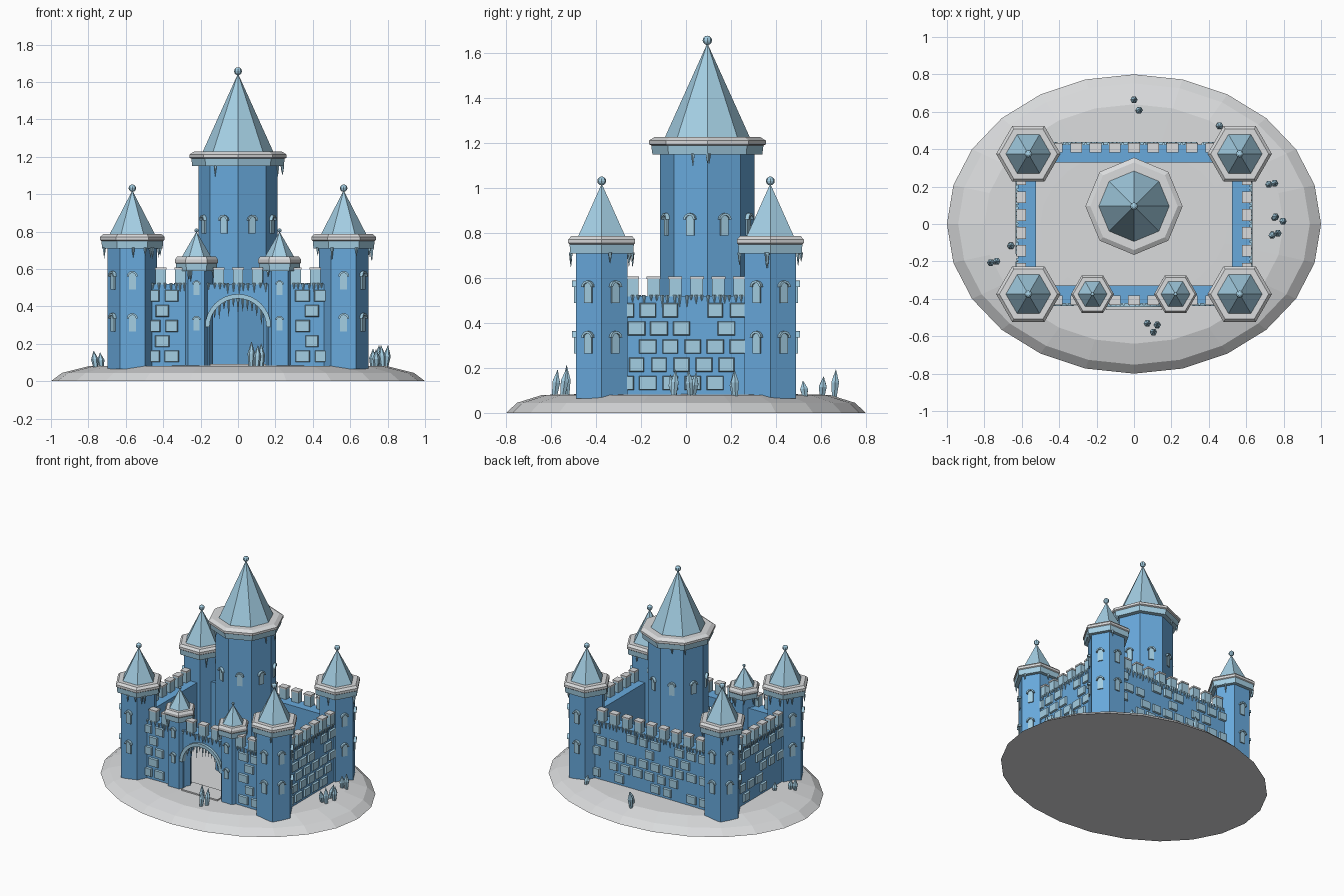
import bpy, bmesh, math, random
from mathutils import Matrix, Vector

if "Cube" in bpy.data.objects:
    bpy.data.objects.remove(bpy.data.objects["Cube"])

random.seed(4)
GROUND = 0.085


def material(name, rgb):
    m = bpy.data.materials.new(name)
    m.diffuse_color = (*rgb, 1)
    m.use_nodes = True
    m.node_tree.nodes["Principled BSDF"].inputs["Base Color"].default_value = m.diffuse_color
    return m


MATS = [material("blue_wall", (0.14, 0.40, 0.72)),
        material("pale_ice", (0.37, 0.62, 0.77)),
        material("snow", (0.70, 0.71, 0.72))]
WALL, ICE, SNOW = 0, 1, 2


def finish(bm, name):
    bmesh.ops.recalc_face_normals(bm, faces=bm.faces)
    me = bpy.data.meshes.new(name)
    bm.to_mesh(me)
    bm.free()
    for m in MATS:
        me.materials.append(m)
    ob = bpy.data.objects.new(name, me)
    bpy.context.collection.objects.link(ob)
    return ob


def face(bm, vs, mat):
    bm.faces.new(vs).material_index = mat


def lathe(bm, M, sides, profile, mats, sy=1.0, phase=0.0):
    """Rings of (radius, z); mats gives one colour per band; radius 0 is a tip."""
    rings = []
    for r, z in profile:
        if r == 0:
            rings.append([bm.verts.new(M @ Vector((0, 0, z)))])
        else:
            rings.append([bm.verts.new(M @ Vector((r * math.cos(a), r * sy * math.sin(a), z)))
                          for a in (phase + i * math.tau / sides for i in range(sides))])
    for a, b, mat in zip(rings, rings[1:], mats):
        for i in range(sides):
            j = (i + 1) % sides
            if len(b) == 1:
                face(bm, (a[i], a[j], b[0]), mat)
            elif len(a) == 1:
                face(bm, (a[0], b[j], b[i]), mat)
            else:
                face(bm, (a[i], a[j], b[j], b[i]), mat)
    for ring, mat in ((rings[0], mats[0]), (rings[-1], mats[-1])):
        if len(ring) > 1:
            face(bm, ring, mat)


def prism(bm, M, pts, d0, d1, mat, inset=0.0):
    """Outline in (u, z) pushed out along local x from d0 to d1."""
    cu = sum(p[0] for p in pts) / len(pts)
    cz = sum(p[1] for p in pts) / len(pts)
    back = [bm.verts.new(M @ Vector((d0, u, z))) for u, z in pts]
    front = [bm.verts.new(M @ Vector((d1, u - math.copysign(inset, u - cu),
                                      z - math.copysign(inset, z - cz)))) for u, z in pts]
    face(bm, back, mat)
    face(bm, front, mat)
    for i in range(len(pts)):
        j = (i + 1) % len(pts)
        face(bm, (back[i], back[j], front[j], front[i]), mat)


def rect(u, z, w, h):
    return [(u - w / 2, z - h / 2), (u + w / 2, z - h / 2), (u + w / 2, z + h / 2), (u - w / 2, z + h / 2)]


def arc(r, cz, n, a0=0.0, a1=math.pi):
    return [(r * math.cos(a0 + (a1 - a0) * i / n), cz + r * math.sin(a0 + (a1 - a0) * i / n)) for i in range(n + 1)]


def at(x, y, deg=0.0):
    return Matrix.Translation((x, y, 0)) @ Matrix.Rotation(math.radians(deg), 4, 'Z')


def icicle(bm, M, d, u, z, length, r=0.009):
    lathe(bm, M @ Matrix.Translation((d, u, z)), 5, [(r, 0.004), (r * 0.55, -length * 0.5), (0, -length)], [ICE] * 2)


def window(bm, M, d, z, s=1.0):
    # arched pane, then a raised hood around its top
    pane = [(-.019 * s, z - .05 * s), (.019 * s, z - .05 * s)] + arc(.019 * s, z + .025 * s, 6)
    prism(bm, M, pane, d - .01, d + .008, ICE)
    hood = arc(.029 * s, z + .02 * s, 6) + arc(.019 * s, z + .02 * s, 6)[::-1]
    prism(bm, M, hood, d - .01, d + .018, ICE)


def tower(name, x, y, sides, r, z_top, rim, cone_r, tip, ball, win_angles, win_z, win_s=1.0):
    bm = bmesh.new()
    M = at(x, y)
    apothem = math.cos(math.pi / sides)
    # shaft
    lathe(bm, M, sides, [(r, GROUND - .02), (r, z_top + .02)], [WALL])
    # flared band with snowy ledge on top
    lathe(bm, M, sides, [(r * .95, z_top), (rim * .94, z_top), (rim * .96, z_top + .04), (rim, z_top + .045),
                         (rim, z_top + .062), (rim * .9, z_top + .078), (cone_r * .9, z_top + .078)],
          [ICE, ICE, SNOW, SNOW, SNOW, SNOW])
    # pointed roof and finial ball
    lathe(bm, M, sides, [(cone_r, z_top + .074), (0, tip)], [ICE])
    bmesh.ops.create_uvsphere(bm, u_segments=8, v_segments=6, radius=ball,
                              matrix=Matrix.Translation((x, y, tip + ball * .6)))
    for f in bm.faces:
        if f.calc_center_median().z > tip - ball * .45 and len(f.verts) < 5:
            f.material_index = ICE
    # windows
    for a in win_angles:
        for z in win_z:
            window(bm, at(x, y, a), r * apothem, z, win_s)
    # hanging icicles under the rim
    for i in range(sides):
        for k in range(2):
            if random.random() < .6:
                icicle(bm, at(x, y, (i + .5) * 360 / sides), rim * apothem * .92,
                       random.uniform(-.45, .45) * rim * .9, z_top, random.uniform(.03, .07))
    finish(bm, name)


# snowy ground mound
bm = bmesh.new()
lathe(bm, at(0, 0), 24, [(1.0, 0), (.94, .045), (.80, .08), (.5, GROUND)], [SNOW] * 3, sy=.8)
finish(bm, "snow_mound")

# central keep
tower("keep", 0, .095, 8, .21, 1.15, .26, .19, 1.645, .021, [22.5 + 45 * i for i in range(8)], [.84])

# corner towers and gate turrets
for sx, side in ((-1, "left"), (1, "right")):
    for sy, end in ((-1, "front"), (1, "back")):
        out = [30, -30] if sx > 0 else [150, 210]
        tower(f"{end}_{side}_tower", sx * .565, sy * .375, 6, .133, .71, .172, .122, 1.02, .02,
              out + [sy * 90], [.315, .54])
    tower(f"{side}_gate_turret", sx * .222, -.375, 6, .088, .588, .115, .08, .80, .011, [-90], [.31, .5], .8)

# curtain walls: name, facing angle, outer distance, half length, merlon half span, merlon count
WALLS = [("front_wall", -90, .425, .56, .412, 9), ("back_wall", 90, .425, .56, .412, 9),
         ("left_wall", 180, .62, .37, .24, 6), ("right_wall", 0, .62, .37, .24, 6)]
TOP = .52
for name, ang, d, half, span, n in WALLS:
    gate = name == "front_wall"
    M = at(0, 0, ang)
    bm = bmesh.new()
    lo = GROUND - .02
    outline = [(half, lo), (half, TOP), (-half, TOP), (-half, lo)]
    if gate:
        outline += [(-.155, lo)] + arc(.155, .29, 14, math.pi, 0) + [(.155, lo)]
    prism(bm, M, outline, d - .095, d, WALL)
    finish(bm, name)

    # battlements with snow caps
    bm = bmesh.new()
    for i in range(n):
        u = -span + 2 * span * i / (n - 1)
        prism(bm, M, rect(u, TOP + .037, .056, .08), d - .04, d + .004, ICE)
        prism(bm, M, rect(u, TOP + .082, .062, .012), d - .043, d + .007, SNOW)
    finish(bm, name + "_merlons")

    # raised stone blocks in staggered courses
    bm = bmesh.new()
    edge = half - (.105 if half > .5 else .10)
    for row in range(5):
        u = -edge + (.05 if row % 2 else 0)
        while u < edge:
            w = random.uniform(.068, .082)
            clear = not gate or abs(u) > .30
            if clear and random.random() < .8:
                prism(bm, M, rect(u, .133 + .081 * row, w, .066), d - .005, d + .013, ICE, .005)
            u += .1
    finish(bm, name + "_stones")

    # icicle fringe along the wall top
    bm = bmesh.new()
    u = -edge
    while u < edge:
        icicle(bm, M, d + .004, u, TOP, random.uniform(.02, .055), .008)
        u += random.uniform(.018, .034)
    finish(bm, name + "_icicles")

# gate arch trim, threshold and hanging icicles
bm = bmesh.new()
M = at(0, 0, -90)
prism(bm, M, arc(.176, .29, 16) + arc(.152, .29, 16)[::-1], .41, .445, ICE)
prism(bm, M, rect(0, GROUND + .002, .30, .012), .32, .46, SNOW)
for i in range(11):
    u = -.125 + .025 * i
    icicle(bm, M, .42, u, .29 + math.sqrt(.155 ** 2 - u * u), random.uniform(.04, .10), .009)
finish(bm, "gate_arch")

# ice crystals scattered on the snow: x, y, height
bm = bmesh.new()
for x, y, h in ((.07, -.53, .13), (.10, -.585, .11), (.125, -.55, .12), (.72, .215, .09), (.75, .22, .11),
                (.745, .03, .10), (.79, .02, .11), (.74, -.05, .09), (.775, -.055, .11), (-.655, -.12, .06),
                (-.76, -.21, .08), (-.73, -.2, .07), (-.005, .66, .11), (.02, .605, .08), (.46, .53, .06)):
    lean = Matrix.Rotation(random.uniform(-.22, .22), 4, 'X') @ Matrix.Rotation(random.uniform(-.22, .22), 4, 'Y')
    M = Matrix.Translation((x, y, .07)) @ lean
    lathe(bm, M, 6, [(.012, 0), (.02, h * .6), (0, h + .015)], [ICE] * 2)
finish(bm, "ice_crystals")
